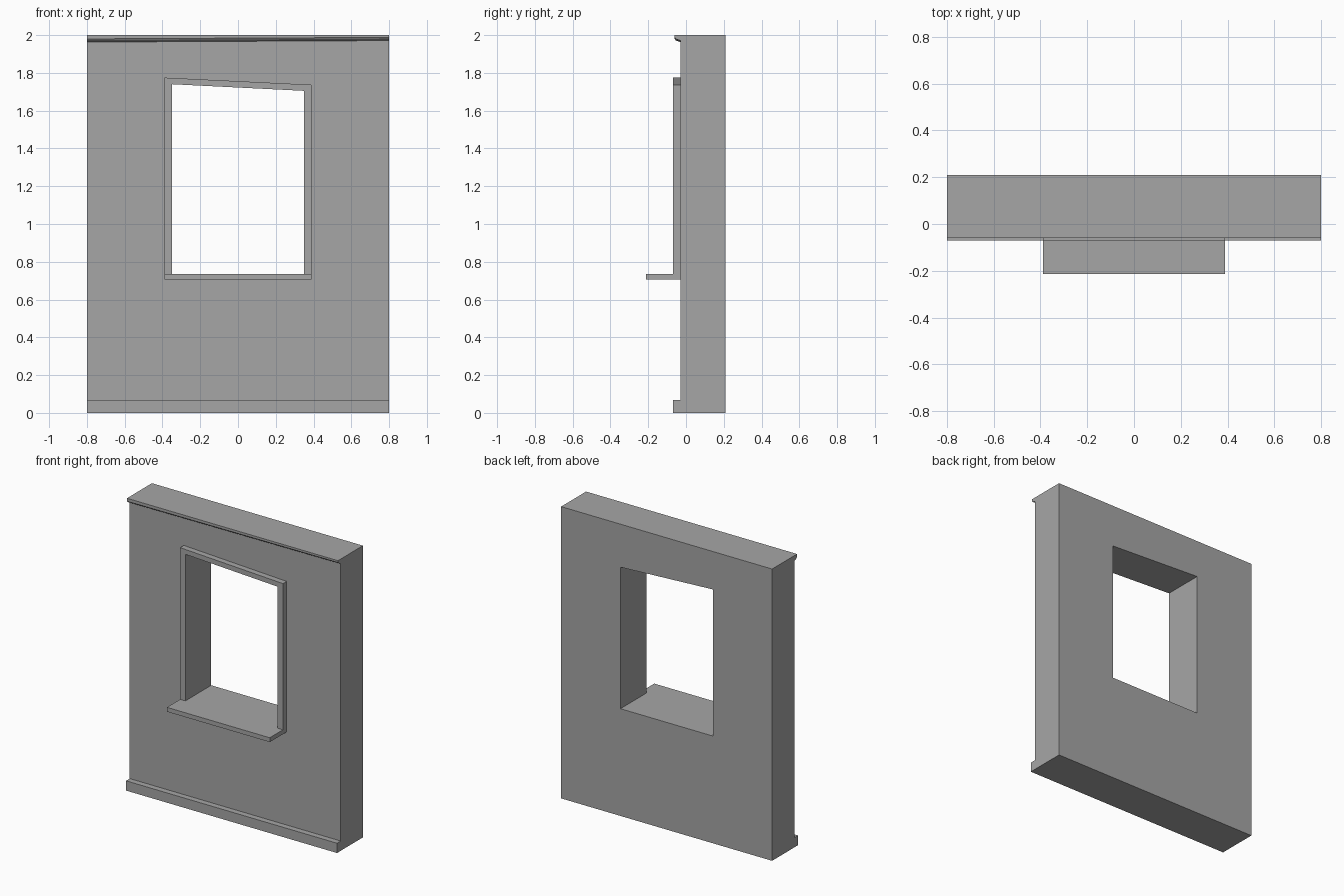
import bpy
import bmesh

cube = bpy.data.objects.get("Cube")
if cube:
    bpy.data.objects.remove(cube, do_unlink=True)

grey = bpy.data.materials.new("plaster_grey")
grey.use_nodes = True
colour = (0.38, 0.38, 0.38, 1)
grey.diffuse_color = colour
grey.node_tree.nodes["Principled BSDF"].inputs["Base Color"].default_value = colour

HALF = 0.8       # half width of the wall
FRONT = -0.03    # front face of the wall
BACK = 0.21


def finish(name, bm):
    bmesh.ops.recalc_face_normals(bm, faces=bm.faces)
    mesh = bpy.data.meshes.new(name)
    bm.to_mesh(mesh)
    bm.free()
    mesh.materials.append(grey)
    obj = bpy.data.objects.new(name, mesh)
    bpy.context.collection.objects.link(obj)
    return obj


def band(name, outer, inner, y0, y1, closed):
    """Flat band between two matching xz outlines, given thickness along y."""
    bm = bmesh.new()
    a = [bm.verts.new((x, y0, z)) for x, z in outer]
    b = [bm.verts.new((x, y0, z)) for x, z in inner]
    n = len(a)
    for i in range(n if closed else n - 1):
        j = (i + 1) % n
        bm.faces.new((a[i], a[j], b[j], b[i]))
    ext = bmesh.ops.extrude_face_region(bm, geom=bm.faces[:], use_keep_orig=True)
    moved = [v for v in ext["geom"] if isinstance(v, bmesh.types.BMVert)]
    bmesh.ops.translate(bm, verts=moved, vec=(0, y1 - y0, 0))
    return finish(name, bm)


def moulding(name, profile, half, rise=0):
    """Sweep a yz profile across x; points below the top climb by rise."""
    bm = bmesh.new()
    top = max(z for y, z in profile)
    left = [bm.verts.new((-half, y, z)) for y, z in profile]
    right = [bm.verts.new((half, y, z if z == top else z + rise))
             for y, z in profile]
    bm.faces.new(left)
    bm.faces.new(right)
    n = len(profile)
    for i in range(n):
        j = (i + 1) % n
        bm.faces.new((left[i], left[j], right[j], right[i]))
    return finish(name, bm)


def box_profile(y0, y1, z0, z1):
    return [(y0, z0), (y1, z0), (y1, z1), (y0, z1)]


# Wall with a window opening whose head slopes down to one side
opening = [(-0.35, 0.735), (-0.35, 1.74), (0.35, 1.705), (0.35, 0.735)]
wall_edge = [(-HALF, 0), (-HALF, 2), (HALF, 2), (HALF, 0)]
band("wall", wall_edge, opening, FRONT, BACK, True)

# Raised surround on the jambs and head
surround = [(-0.39, 0.735), (-0.39, 1.775), (0.39, 1.737), (0.39, 0.735)]
band("window_surround", surround, opening, -0.07, FRONT, False)

# Projecting sill, base board and top cornice
moulding("window_sill", box_profile(-0.213, FRONT, 0.705, 0.735), 0.39)
moulding("base_board", box_profile(-0.07, FRONT, 0, 0.067), HALF)
cornice = [(FRONT, 2), (-0.06, 2), (-0.06, 1.98), (-0.055, 1.973),
           (-0.045, 1.968), (FRONT, 1.963)]
moulding("top_cornice", cornice, HALF, 0.008)
